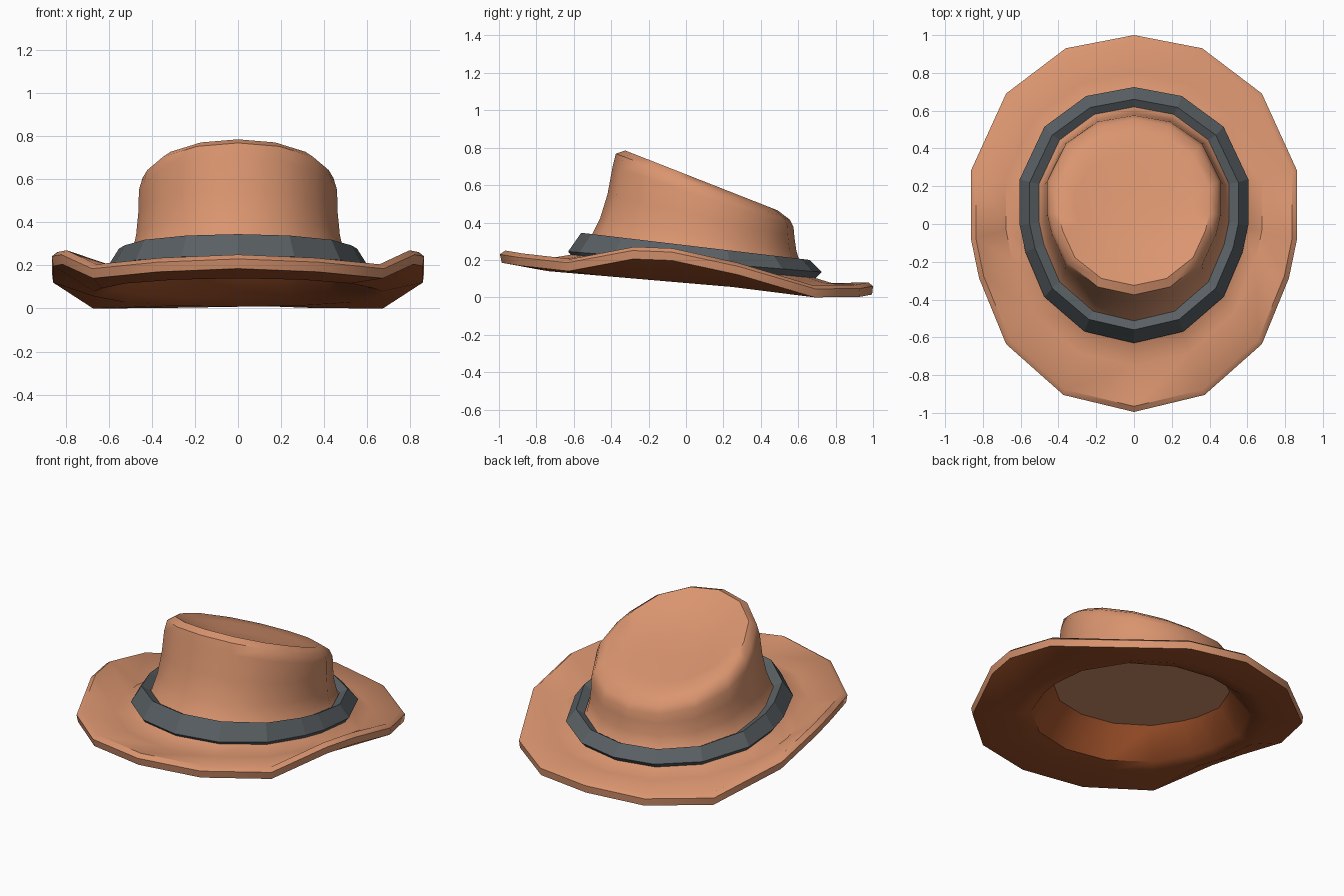
import bpy, bmesh, math

if "Cube" in bpy.data.objects:
    bpy.data.objects.remove(bpy.data.objects["Cube"])


def material(name, rgb):
    m = bpy.data.materials.new(name)
    m.diffuse_color = (*rgb, 1)
    m.use_nodes = True
    m.node_tree.nodes["Principled BSDF"].inputs["Base Color"].default_value = m.diffuse_color
    return m


tan = material("tan felt", (0.70, 0.30, 0.16))
brown = material("brown lining", (0.38, 0.09, 0.025))
grey = material("dark grey band", (0.10, 0.115, 0.125))

# Unit outline of the hat, half of it from back to front, then mirrored
half = [(0, 1), (.416, .93), (.78, .69), (.995, .28), (.995, -.08),
        (.945, -.29), (.78, -.64), (.43, -.91), (0, -1)]
outline = half + [(-x, y) for x, y in half[-2:0:-1]]

# Height of the curled brim edge along the same outline
edge_half = [.08, .067, .065, .185, .262, .27, .205, .235, .25]
edge = edge_half + edge_half[-2:0:-1]


def ring(rx, y_front, y_back, z_front, z_back):
    """Outline scaled to size, tilted evenly from front to back."""
    cy, ry = (y_front + y_back) / 2, (y_back - y_front) / 2
    return [(x * rx, cy + y * ry,
             z_front + (z_back - z_front) * (y + 1) / 2) for x, y in outline]


def edge_ring(rx, y_front, y_back, drop):
    """Outline following the wavy brim edge."""
    flat = ring(rx, y_front, y_back, 0, 0)
    return [(x, y, z - drop) for (x, y, _), z in zip(flat, edge)]


def loft(name, rings, mats, mat_rule, loop=False, angle=45):
    bm = bmesh.new()
    vs = [[bm.verts.new(p) for p in r] for r in rings]
    n, count = len(outline), len(rings)
    for i in range(count if loop else count - 1):
        a, b = vs[i], vs[(i + 1) % count]
        for j in range(n):
            k = (j + 1) % n
            f = bm.faces.new((a[j], a[k], b[k], b[j]))
            f.material_index = mat_rule(i)
    if not loop:
        for r, i in ((vs[0], 0), (vs[-1], count - 1)):
            f = bm.faces.new(r)
            f.material_index = mat_rule(i)
    bmesh.ops.recalc_face_normals(bm, faces=bm.faces[:])
    me = bpy.data.meshes.new(name)
    bm.to_mesh(me)
    bm.free()
    for m in mats:
        me.materials.append(m)
    ob = bpy.data.objects.new(name, me)
    bpy.context.collection.objects.link(ob)
    if angle:
        bpy.context.view_layer.objects.active = ob
        ob.select_set(True)
        bpy.ops.object.shade_smooth_by_angle(angle=math.radians(angle))
        ob.select_set(False)
    return ob


# Crown and brim: dented top, down the wall, out over the brim, back underneath
body = [
    ring(.16, -.06, .22, .625, .545),
    ring(.31, -.21, .38, .705, .500),
    ring(.40, -.325, .49, .785, .465),
    ring(.445, -.375, .555, .768, .415),
    ring(.462, -.392, .575, .700, .375),
    ring(.465, -.42, .58, .55, .32),
    ring(.475, -.46, .59, .42, .25),
    ring(.495, -.51, .61, .32, .18),
    ring(.56, -.575, .67, .235, .11),
    ring(.68, -.75, .80, .205, .07),
    edge_ring(.842, -.965, .975, 0),
    edge_ring(.868, -.995, 1.0, .02),
    edge_ring(.862, -.985, .995, .065),
    ring(.67, -.74, .80, .14, .008),
    ring(.58, -.60, .69, .15, .05),
    ring(.466, -.465, .575, .32, .195),
]
last = len(body) - 1
loft("crown_and_brim", body, [tan, brown],
     lambda i: 1 if 12 <= i < last else 0)

# Hat band: flat-faced ring with a sloping outside
band = [
    ring(.58, -.60, .69, .205, .10),
    ring(.608, -.63, .725, .245, .135),
    ring(.555, -.56, .66, .345, .20),
    ring(.505, -.51, .62, .315, .175),
]
loft("hat_band", band, [grey], lambda i: 0, loop=True, angle=0)
